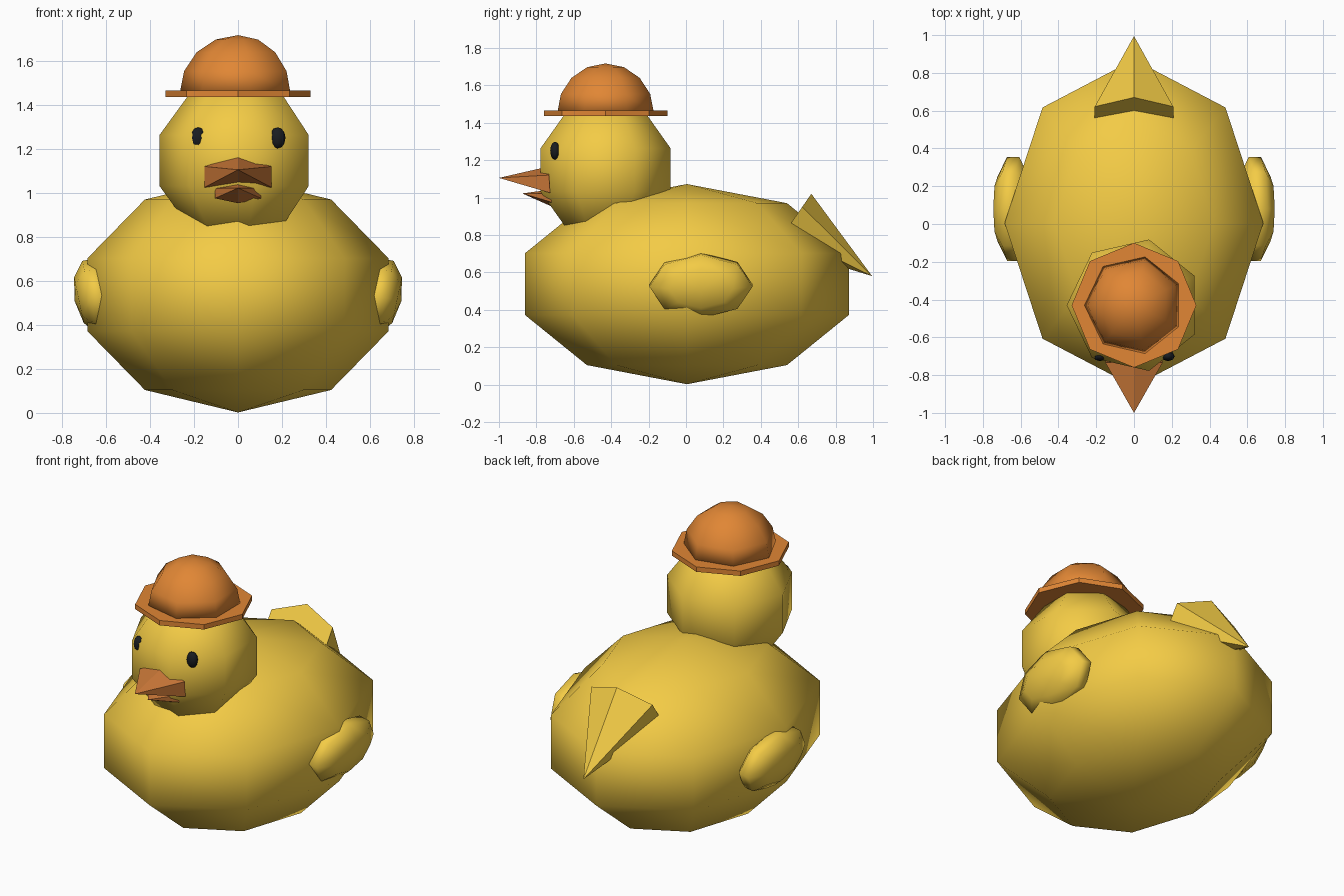
import bpy, bmesh, math
from mathutils import Vector, Matrix

if "Cube" in bpy.data.objects:
    bpy.data.objects.remove(bpy.data.objects["Cube"])


def material(name, rgb):
    m = bpy.data.materials.new(name)
    m.diffuse_color = (*rgb, 1)
    m.use_nodes = True
    m.node_tree.nodes["Principled BSDF"].inputs["Base Color"].default_value = m.diffuse_color
    return m


YELLOW = material("yellow", (0.90, 0.60, 0.06))
ORANGE = material("orange", (0.75, 0.24, 0.035))
BEAK = material("beak_orange", (0.60, 0.19, 0.04))
BLACK = material("black", (0.01, 0.012, 0.015))


def finish(bm, name, mat, smooth):
    bmesh.ops.recalc_face_normals(bm, faces=bm.faces)
    for f in bm.faces:
        f.smooth = smooth
    me = bpy.data.meshes.new(name)
    bm.to_mesh(me)
    bm.free()
    me.materials.append(mat)
    ob = bpy.data.objects.new(name, me)
    bpy.context.collection.objects.link(ob)
    return ob


def ball(name, mat, center, radii, segs, rings, start=0.0, rot=None, half=False):
    """Low-poly ellipsoid with poles on local z; half keeps the upper dome."""
    bm = bmesh.new()
    top = bm.verts.new((0, 0, 1))
    last = rings // 2 if half else rings - 1
    loops = []
    for r in range(1, last + 1):
        t = math.pi * r / rings
        loops.append([bm.verts.new((math.sin(t) * math.cos(start + math.tau * s / segs),
                                    math.sin(t) * math.sin(start + math.tau * s / segs),
                                    math.cos(t))) for s in range(segs)])
    bottom = None if half else bm.verts.new((0, 0, -1))
    for s in range(segs):
        n = (s + 1) % segs
        bm.faces.new((top, loops[0][s], loops[0][n]))
        for a, b in zip(loops, loops[1:]):
            bm.faces.new((a[s], b[s], b[n], a[n]))
        if bottom:
            bm.faces.new((loops[-1][n], loops[-1][s], bottom))
    if half:
        bm.faces.new(loops[-1])
    m = Matrix.Translation(center) @ (rot or Matrix()) @ Matrix.Diagonal((*radii, 1))
    bm.transform(m)
    return finish(bm, name, mat, True)


def spike(name, mat, base, tip):
    """Flat-shaded cone from a list of base points to a tip."""
    bm = bmesh.new()
    ring = [bm.verts.new(p) for p in base]
    t = bm.verts.new(tip)
    bm.faces.new(ring)
    for a, b in zip(ring, ring[1:] + ring[:1]):
        bm.faces.new((a, b, t))
    return finish(bm, name, mat, False)


def hexagon(center, rx, up):
    """Hexagon with one corner along the up vector and width along x."""
    c, u = Vector(center), Vector(up)
    return [c + u * math.cos(k * math.pi / 3) + Vector((rx * math.sin(k * math.pi / 3), 0, 0))
            for k in range(6)]


# body and head
ball("body", YELLOW, (0, 0.005, 0.537), (0.72, 0.91, 0.535), 8, 5)
ball("head", YELLOW, (0, -0.43, 1.147), (0.375, 0.375, 0.375), 7, 5, math.pi)

# wings and eyes, one on each side
for side, label in ((1, "left"), (-1, "right")):
    tilt = Matrix.Rotation(side * math.radians(90 + 12), 4, 'Y')
    ball("wing_" + label, YELLOW, (side * 0.64, 0.08, 0.53), (0.18, 0.29, 0.105), 8, 5, 0, tilt)
    ball("eye_" + label, BLACK, (side * 0.18, -0.70, 1.25), (0.036, 0.026, 0.048), 8, 6)

# tail
spike("tail", YELLOW, hexagon((0, 0.573, 0.88), 0.24, (0, 0.097, 0.14)), (0, 0.995, 0.58))

# beak
spike("upper_beak", BEAK,
      [(0, -0.73, 1.167), (0.152, -0.733, 1.12), (0.152, -0.727, 1.025),
       (0, -0.70, 1.035), (-0.152, -0.727, 1.025), (-0.152, -0.733, 1.12)],
      (0, -1.0, 1.105))
spike("lower_beak", BEAK, hexagon((0, -0.72, 0.998), 0.121, (0, 0, 0.045)), (0, -0.875, 1.022))

# hat
ball("hat_crown", ORANGE, (0, -0.43, 1.452), (0.265, 0.265, 0.265), 7, 8, math.pi, half=True)
bm = bmesh.new()
bmesh.ops.create_cone(bm, cap_ends=True, segments=8, radius1=0.33, radius2=0.33, depth=0.03,
                      matrix=Matrix.Translation((0, -0.43, 1.45)))
finish(bm, "hat_brim", ORANGE, False)
